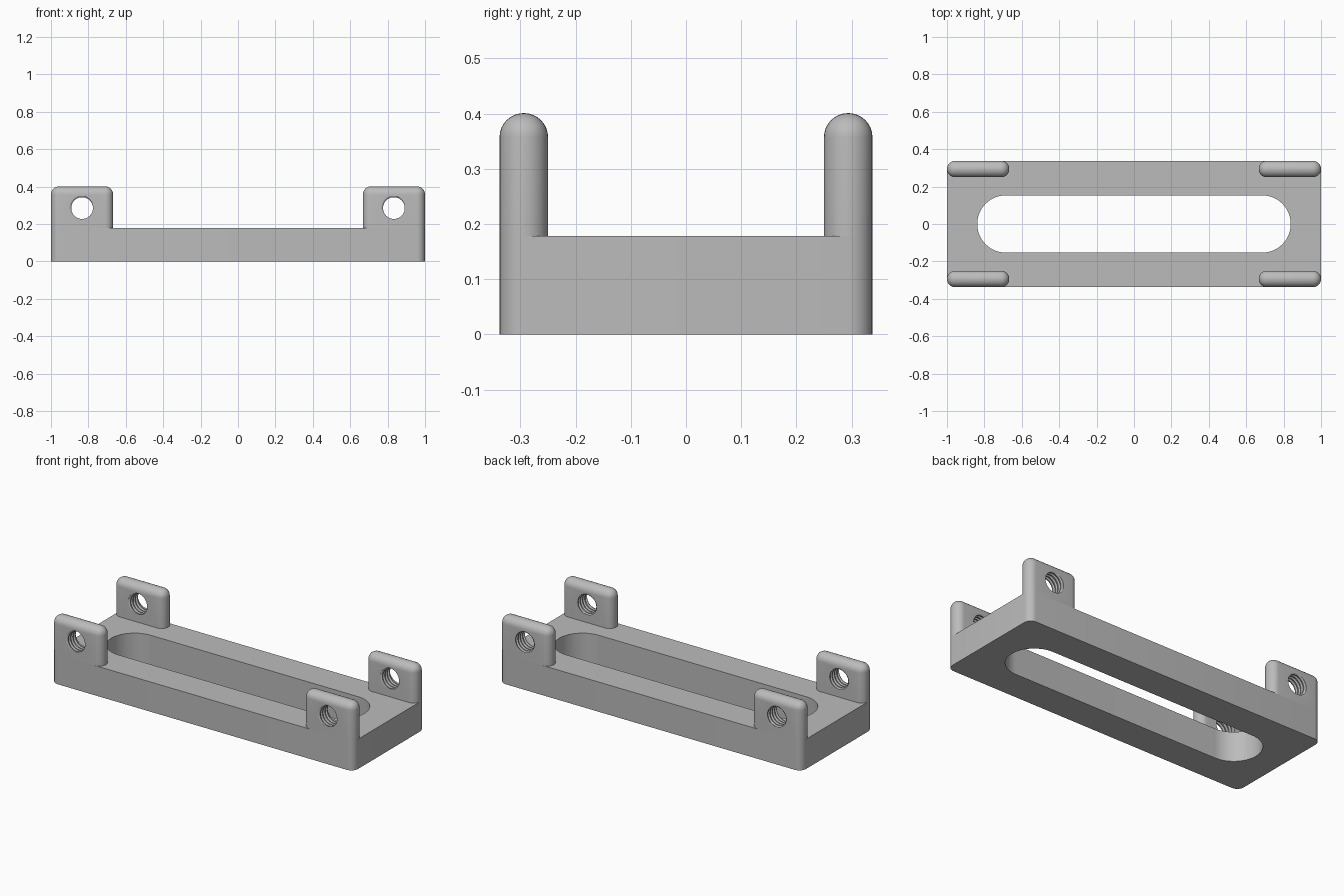
import bpy, bmesh, math

cube = bpy.data.objects.get("Cube")
if cube:
    bpy.data.objects.remove(cube, do_unlink=True)

grey = bpy.data.materials.new("plain_grey")
grey.use_nodes = True
grey.diffuse_color = (0.5, 0.5, 0.5, 1)
grey.node_tree.nodes["Principled BSDF"].inputs["Base Color"].default_value = (0.5, 0.5, 0.5, 1)

LENGTH, WIDTH, BASE_H, TOTAL_H = 2.0, 0.676, 0.178, 0.401
TAB_L, TAB_T, EDGE_R = 0.333, 0.088, 0.0437
HOLE_Z, MINOR_R, MAJOR_R, PITCH = 0.285, 0.058, 0.067, 0.022


def add_object(name, bm):
    bmesh.ops.recalc_face_normals(bm, faces=bm.faces)
    mesh = bpy.data.meshes.new(name)
    bm.to_mesh(mesh)
    bm.free()
    mesh.materials.append(grey)
    obj = bpy.data.objects.new(name, mesh)
    bpy.context.collection.objects.link(obj)
    return obj


def rounded_block(name, size, z0, radius, segments, round_top=False):
    """Box standing on z0 with rounded upright edges and optionally a rounded top."""
    bm = bmesh.new()
    bmesh.ops.create_cube(bm, size=1)
    for v in bm.verts:
        v.co = (v.co.x * size[0], v.co.y * size[1], z0 + (v.co.z + 0.5) * size[2])
    edges = []
    for e in bm.edges:
        a, b = (v.co.z for v in e.verts)
        upright = abs(a - b) > size[2] / 2
        if upright or (round_top and min(a, b) > z0 + size[2] / 2):
            edges.append(e)
    bmesh.ops.bevel(bm, geom=edges, offset=radius, offset_type='OFFSET',
                    segments=segments, profile=0.5, affect='EDGES', clamp_overlap=True)
    return add_object(name, bm)


def thread_cutter(name, turns, sides=40):
    """Solid screw along y: a thread profile swept round a right-handed helix."""
    profile = [(0, MINOR_R), (0.3, MINOR_R), (0.55, MAJOR_R), (0.75, MAJOR_R)]
    count = turns * sides
    start = -PITCH * (turns + 1) / 2
    bm = bmesh.new()

    def strand(offset, radius, steps):
        points = []
        for i in range(steps + 1):
            a = math.tau * i / sides
            y = start + PITCH * (offset + i / sides)
            points.append(bm.verts.new((radius * math.sin(a), y, HOLE_Z + radius * math.cos(a))))
        return points

    first = strand(*profile[0], count + sides)
    strands = [first] + [strand(o, r, count) for o, r in profile[1:]] + [first[sides:]]
    for low, high in zip(strands, strands[1:]):
        for i in range(count):
            bm.faces.new((low[i], low[i + 1], high[i + 1], high[i]))
    # End caps, closed along the profile step
    inner = strands[1:-1]
    bm.faces.new(first[:sides + 1] + [s[0] for s in reversed(inner)])
    bm.faces.new(first[count:] + [s[count] for s in reversed(inner)])
    return add_object(name, bm)


def relief_cutter(name, y):
    """Short plain cylinder that gives the hole a round mouth."""
    bm = bmesh.new()
    bmesh.ops.create_cone(bm, cap_ends=True, segments=40, radius1=MAJOR_R + 0.0005,
                          radius2=MAJOR_R + 0.0005, depth=0.014)
    for v in bm.verts:
        v.co = (v.co.x, v.co.z + y, v.co.y + HOLE_Z)
    return add_object(name, bm)


def cut(obj, cutter):
    mod = obj.modifiers.new("cut", 'BOOLEAN')
    mod.operation, mod.solver, mod.object = 'DIFFERENCE', 'EXACT', cutter
    bpy.context.view_layer.objects.active = obj
    bpy.ops.object.modifier_apply(modifier=mod.name)
    bpy.data.objects.remove(cutter, do_unlink=True)


def smooth(obj):
    bpy.ops.object.select_all(action='DESELECT')
    obj.select_set(True)
    bpy.context.view_layer.objects.active = obj
    bpy.ops.object.shade_smooth_by_angle(angle=math.radians(30))


# Base plate with a long round-ended slot
base = rounded_block("base_plate", (LENGTH, WIDTH, BASE_H), 0, EDGE_R, 8)
cut(base, rounded_block("slot_cutter", (1.676, 0.306, 0.6), -0.2, 0.1528, 20))
smooth(base)

# One rounded lug with a threaded hole
lug = rounded_block("lug", (TAB_L, TAB_T, TOTAL_H - BASE_H), BASE_H, EDGE_R, 8, True)
cut(lug, thread_cutter("thread_cutter", 6))
for side in (-1, 1):
    cut(lug, relief_cutter("relief_cutter", side * TAB_T / 2))
smooth(lug)

# The same lug at all four corners
px, py = (LENGTH - TAB_L) / 2, (WIDTH - TAB_T) / 2
for sx, x_name in ((-1, "right"), (1, "left")):
    for sy, y_name in ((-1, "front"), (1, "back")):
        copy = bpy.data.objects.new(f"{y_name}_{x_name}_lug", lug.data)
        copy.location = (sx * px, sy * py, 0)
        bpy.context.collection.objects.link(copy)
bpy.data.objects.remove(lug, do_unlink=True)
